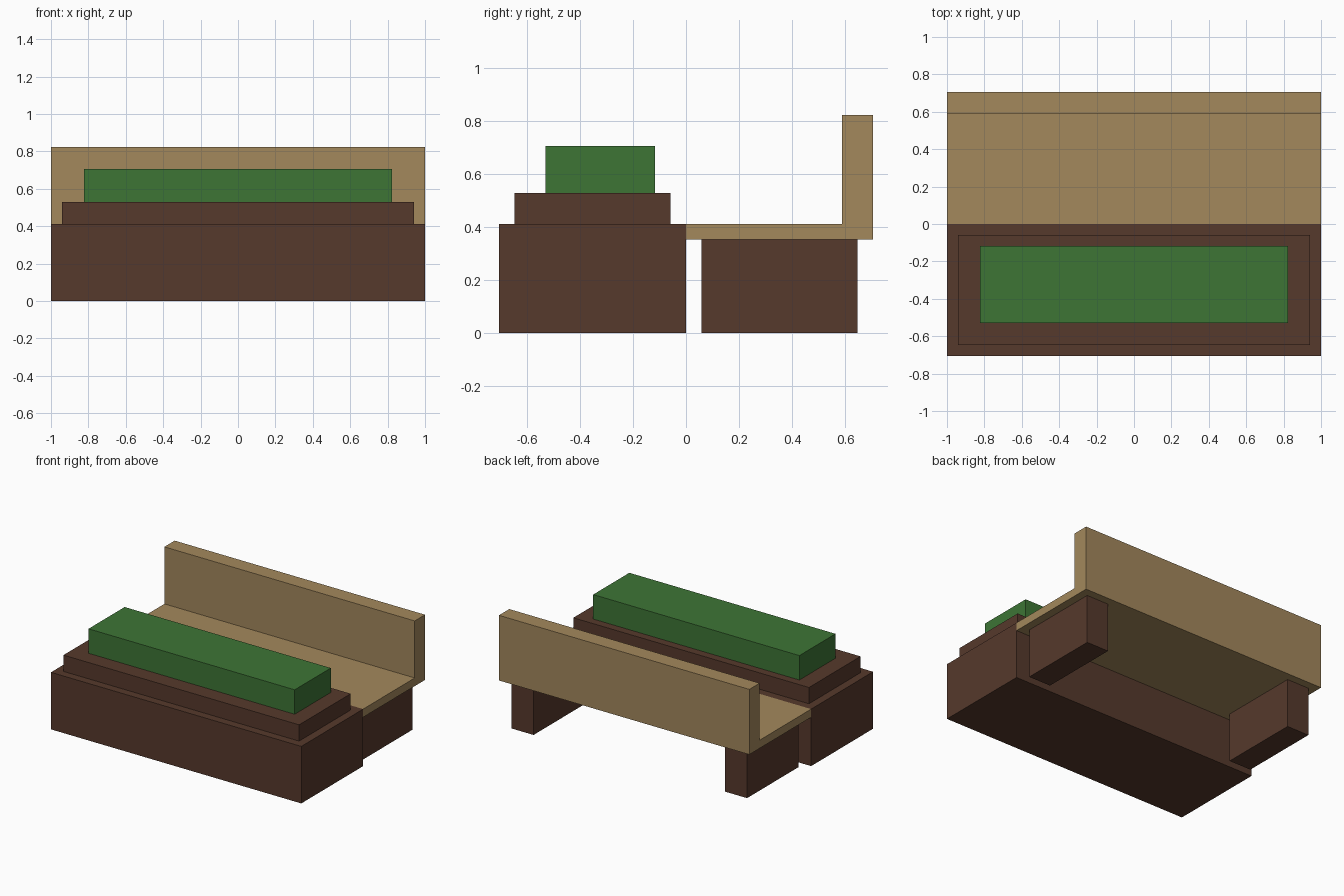
import bpy
import bmesh

if "Cube" in bpy.data.objects:
    bpy.data.objects.remove(bpy.data.objects["Cube"])

U = 1 / 17  # the model sits on a grid of seventeenths


def material(name, rgb):
    mat = bpy.data.materials.new(name)
    mat.diffuse_color = (*rgb, 1.0)
    mat.use_nodes = True
    mat.node_tree.nodes["Principled BSDF"].inputs["Base Color"].default_value = mat.diffuse_color
    return mat


dark_brown = material("dark brown wood", (0.093, 0.041, 0.025))
tan = material("tan wood", (0.366, 0.246, 0.107))
green = material("leaf green", (0.047, 0.178, 0.036))


def extrude_profile(name, profile, x0, x1, mat):
    """Extrude a (y, z) outline along x, all in grid units."""
    bm = bmesh.new()
    face = bm.faces.new([bm.verts.new((x0 * U, y * U, z * U)) for y, z in profile])
    out = bmesh.ops.extrude_face_region(bm, geom=[face], use_keep_orig=True)
    verts = [v for v in out["geom"] if isinstance(v, bmesh.types.BMVert)]
    bmesh.ops.translate(bm, verts=verts, vec=((x1 - x0) * U, 0, 0))
    bmesh.ops.recalc_face_normals(bm, faces=bm.faces)
    mesh = bpy.data.meshes.new(name)
    bm.to_mesh(mesh)
    bm.free()
    mesh.materials.append(mat)
    obj = bpy.data.objects.new(name, mesh)
    bpy.context.collection.objects.link(obj)
    return obj


def box(name, x0, x1, y0, y1, z0, z1, mat):
    return extrude_profile(name, [(y0, z0), (y1, z0), (y1, z1), (y0, z1)], x0, x1, mat)


# Planter: base, raised soil bed and hedge
box("planter_base", -17, 17, -12, 0, 0, 7, dark_brown)
box("planter_bed", -16, 16, -11, -1, 7, 9, dark_brown)
box("hedge", -14, 14, -9, -2, 9, 12, green)

# Bench: L-shaped seat and backrest in one piece
extrude_profile("bench_seat_and_back",
                [(0, 6), (12, 6), (12, 14), (10, 14), (10, 7), (0, 7)],
                -17, 17, tan)

# Bench legs, one slab near each end
for side, x0 in (("left", -16), ("right", 13)):
    box(f"{side}_bench_leg", x0, x0 + 3, 1, 11, 0, 6, dark_brown)
